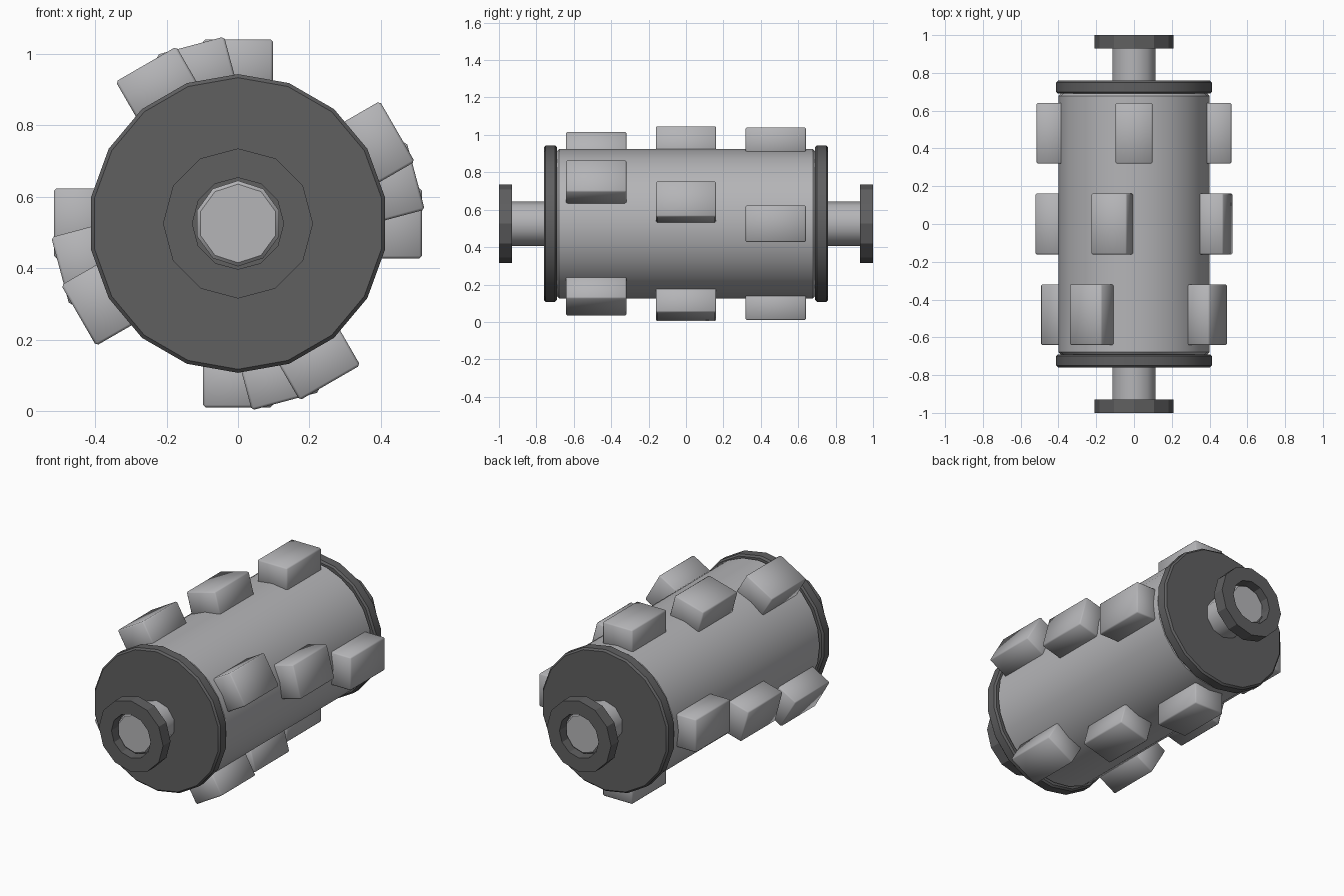
import bpy
import bmesh
from math import sin, cos, tau, radians
from mathutils import Matrix

cube = bpy.data.objects.get("Cube")
if cube:
    bpy.data.objects.remove(cube, do_unlink=True)

AXIS_Z = 0.525


def material(name, color):
    mat = bpy.data.materials.new(name)
    mat.use_nodes = True
    mat.diffuse_color = color
    mat.node_tree.nodes["Principled BSDF"].inputs["Base Color"].default_value = color
    return mat


steel = material("light steel", (0.46, 0.46, 0.475, 1))
iron = material("dark iron", (0.115, 0.115, 0.118, 1))


def finish(name, bm, mat, angle):
    bmesh.ops.recalc_face_normals(bm, faces=bm.faces)
    mesh = bpy.data.meshes.new(name)
    bm.to_mesh(mesh)
    bm.free()
    mesh.materials.append(mat)
    obj = bpy.data.objects.new(name, mesh)
    obj.location.z = AXIS_Z
    bpy.context.collection.objects.link(obj)
    bpy.ops.object.select_all(action="DESELECT")
    obj.select_set(True)
    bpy.context.view_layer.objects.active = obj
    bpy.ops.object.shade_smooth_by_angle(angle=radians(angle))
    return obj


def lathe(name, profile, sides, mat, ring=False, angle=30):
    """Spin (radius, y) points around the y axis; cap the ends unless it is a ring."""
    bm = bmesh.new()
    loops = [[bm.verts.new((r * sin(tau * i / sides), y, r * cos(tau * i / sides)))
              for i in range(sides)] for r, y in profile]
    pairs = list(zip(loops, loops[1:]))
    if ring:
        pairs.append((loops[-1], loops[0]))
    else:
        bm.faces.new(loops[0])
        bm.faces.new(loops[-1])
    for a, b in pairs:
        for i in range(sides):
            j = (i + 1) % sides
            bm.faces.new((a[i], a[j], b[j], b[i]))
    return finish(name, bm, mat, angle)


def rod(name, radius, y0, y1, bevel, sides, mat, angle=30):
    profile = [(radius - bevel, y0), (radius, y0 + bevel),
               (radius, y1 - bevel), (radius - bevel, y1)]
    return lathe(name, profile, sides, mat, angle=angle)


# Central drum and the axle running through it
rod("drum", 0.4, -0.69, 0.69, 0.012, 24, steel)
rod("axle", 0.12, -0.965, 0.965, 0.01, 10, steel, angle=40)

# End plates and open collars, one pair per end
for side, label in ((-1, "front"), (1, "back")):
    y0, y1 = sorted((side * 0.69, side * 0.76))
    rod(label + "_end_plate", 0.418, y0, y1, 0.01, 18, iron)
    y0, y1 = side * 0.93, side * 1.0
    lathe(label + "_collar", [(0.21, y0), (0.21, y1), (0.128, y1), (0.128, y0)],
          12, iron, ring=True, angle=20)

# Teeth: three rows of four, each row twisted further round the drum
for row, (y, twist) in enumerate(((0.48, 0), (0, 15), (-0.48, 30)), 1):
    for k in range(4):
        bm = bmesh.new()
        turn = Matrix.Rotation(-radians(twist + 90 * k), 4, "Y")
        place = Matrix.Translation((0, y, 0.4375))
        size = Matrix.Diagonal((0.196, 0.322, 0.155, 1))
        bmesh.ops.create_cube(bm, size=1, matrix=turn @ place @ size)
        bmesh.ops.bevel(bm, geom=bm.edges[:], offset=0.007, segments=1,
                        profile=0.5, affect="EDGES")
        finish(f"tooth_row{row}_{k + 1}", bm, steel, 50)
